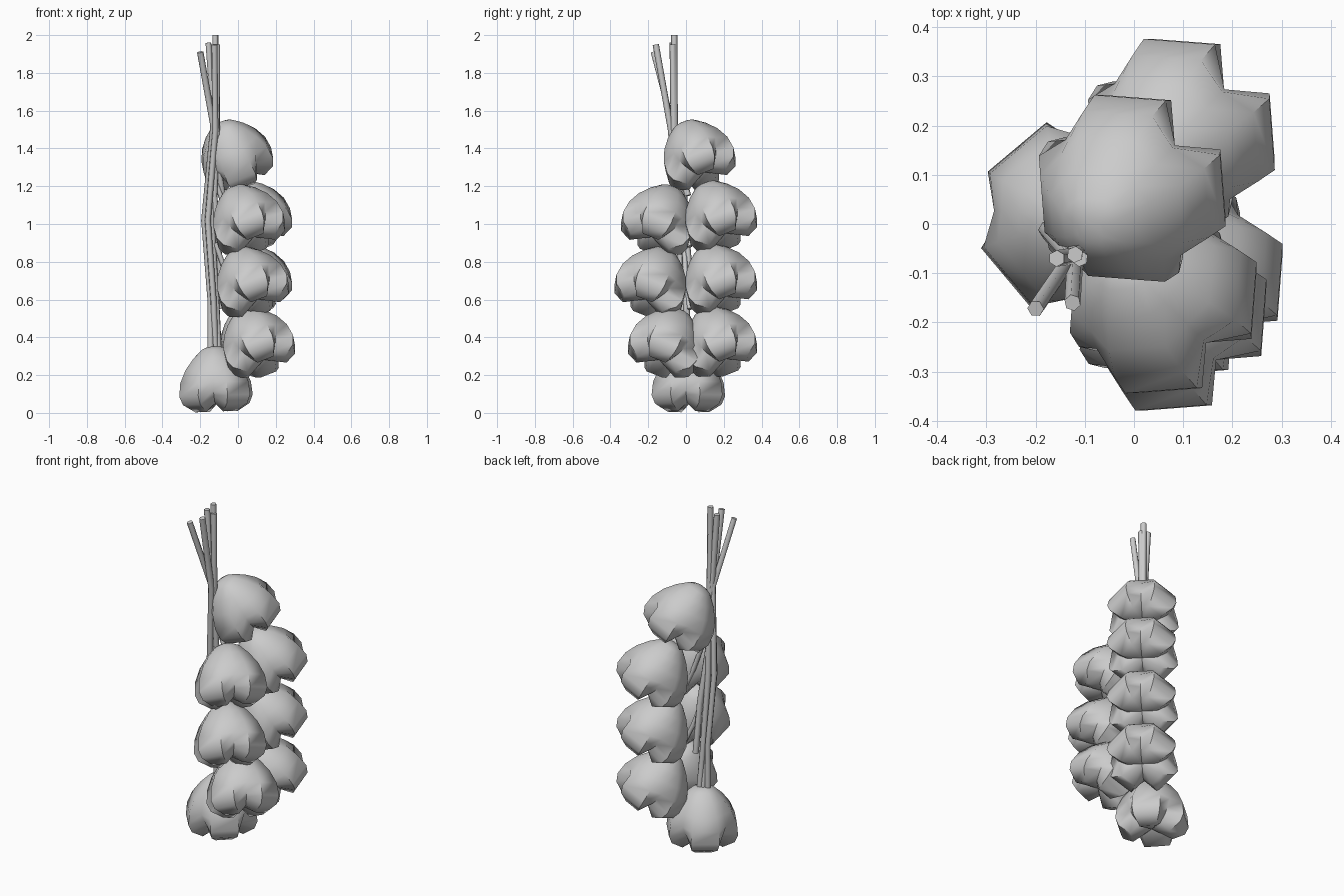
import bpy, bmesh, math
from mathutils import Matrix

if "Cube" in bpy.data.objects:
    bpy.data.objects.remove(bpy.data.objects["Cube"])

# Bulb profile, base to tip: corner height, corner radius, groove height, groove radius
RINGS = [(.015, .118, .06, .082), (.055, .185, .10, .128), (.10, .204, .13, .147),
         (.17, .196, .175, .166), (.24, .164, .24, .149), (.30, .117, .30, .112),
         (.345, .068, .345, .067), (.36, .03, .36, .03)]


def bulb_mesh():
    # four-lobed section: each quarter has one groove and two lobe corners
    bm = bmesh.new()
    rings = []
    for zc, rc, zn, rn in RINGS:
        ring = []
        for q in range(4):
            for off in (-22.5, 0, 22.5):
                a = math.radians(90 * q + off)
                r, z = (rc, zc) if off else (rn, zn)
                ring.append(bm.verts.new((r * math.cos(a), r * math.sin(a), z)))
        rings.append(ring)
    base = bm.verts.new((0, 0, .06))
    n = 12
    for lo, hi in zip(rings, rings[1:]):
        for i in range(n):
            j = (i + 1) % n
            bm.faces.new((lo[i], lo[j], hi[j], hi[i]))
    for i in range(n):
        bm.faces.new((base, rings[0][(i + 1) % n], rings[0][i]))
    bm.faces.new(rings[-1])
    bmesh.ops.recalc_face_normals(bm, faces=bm.faces)
    me = bpy.data.meshes.new("bulb")
    bm.to_mesh(me)
    bm.free()
    return me


mesh = bulb_mesh()


def bulb(name, loc, azimuth, tilt):
    ob = bpy.data.objects.new(name, mesh)
    bpy.context.collection.objects.link(ob)
    ob.matrix_world = (Matrix.Translation(loc)
                       @ Matrix.Rotation(math.radians(azimuth), 4, 'Z')
                       @ Matrix.Rotation(math.radians(-tilt), 4, 'Y'))
    return ob


# Bulbs: one on top, a back and a front column, one hanging at the bottom
first = bulb("top_bulb", (.042, .118, 1.223), 45, 31)
for i, z in enumerate((.90, .565, .235)):
    bulb(f"back_bulb_{i + 1}", (.142, .232, z), 45, 31)
for i, p in enumerate(((.105, -.20, .88), (.125, -.235, .55), (.158, -.163, .23))):
    bulb(f"front_bulb_{i + 1}", p, -45, 31)
bulb("bottom_bulb", (-.113, .012, -.008), -5, 2)

bpy.context.view_layer.objects.active = first
first.select_set(True)
bpy.ops.object.shade_smooth_by_angle(angle=math.radians(65))


def stem(name, points, radius=.017):
    cu = bpy.data.curves.new(name, 'CURVE')
    cu.dimensions = '3D'
    cu.bevel_depth = radius
    cu.bevel_resolution = 1
    cu.use_fill_caps = True
    sp = cu.splines.new('POLY')
    sp.points.add(len(points) - 1)
    for p, co in zip(sp.points, points):
        p.co = (*co, 1)
    sp.use_smooth = True
    ob = bpy.data.objects.new(name, cu)
    bpy.context.collection.objects.link(ob)


# Dried stems gathered at a neck and splayed at the top
stems = [
    [(-.10, .02, .29), (-.115, 0, .6), (-.14, -.01, 1.02), (-.115, -.06, 1.5), (-.12, -.062, 2.0)],
    [(-.145, 0, .34), (-.145, 0, .6), (-.178, -.012, 1.02), (-.13, -.07, 1.52), (-.20, -.172, 1.91)],
    [(-.12, .01, .34), (-.13, -.02, .6), (-.16, -.04, 1.02), (-.12, -.08, 1.5), (-.125, -.16, 1.95)],
    [(-.08, .01, 1.15), (-.105, -.03, 1.3), (-.125, -.065, 1.52), (-.157, -.07, 1.96)],
    [(-.085, .03, .55), (-.10, .01, .85), (-.125, -.03, 1.15), (-.112, -.065, 1.5), (-.11, -.07, 1.95)],
]
for i, pts in enumerate(stems):
    stem(f"stem_{i + 1}", pts)

# Short stalks linking the inner bulbs to the bundle
for i, z in enumerate((.88, .55)):
    stem(f"stalk_{i + 1}", [(.015, .02, z), (-.05, 0, z + .15), (-.12, -.01, z + .35)], .014)
